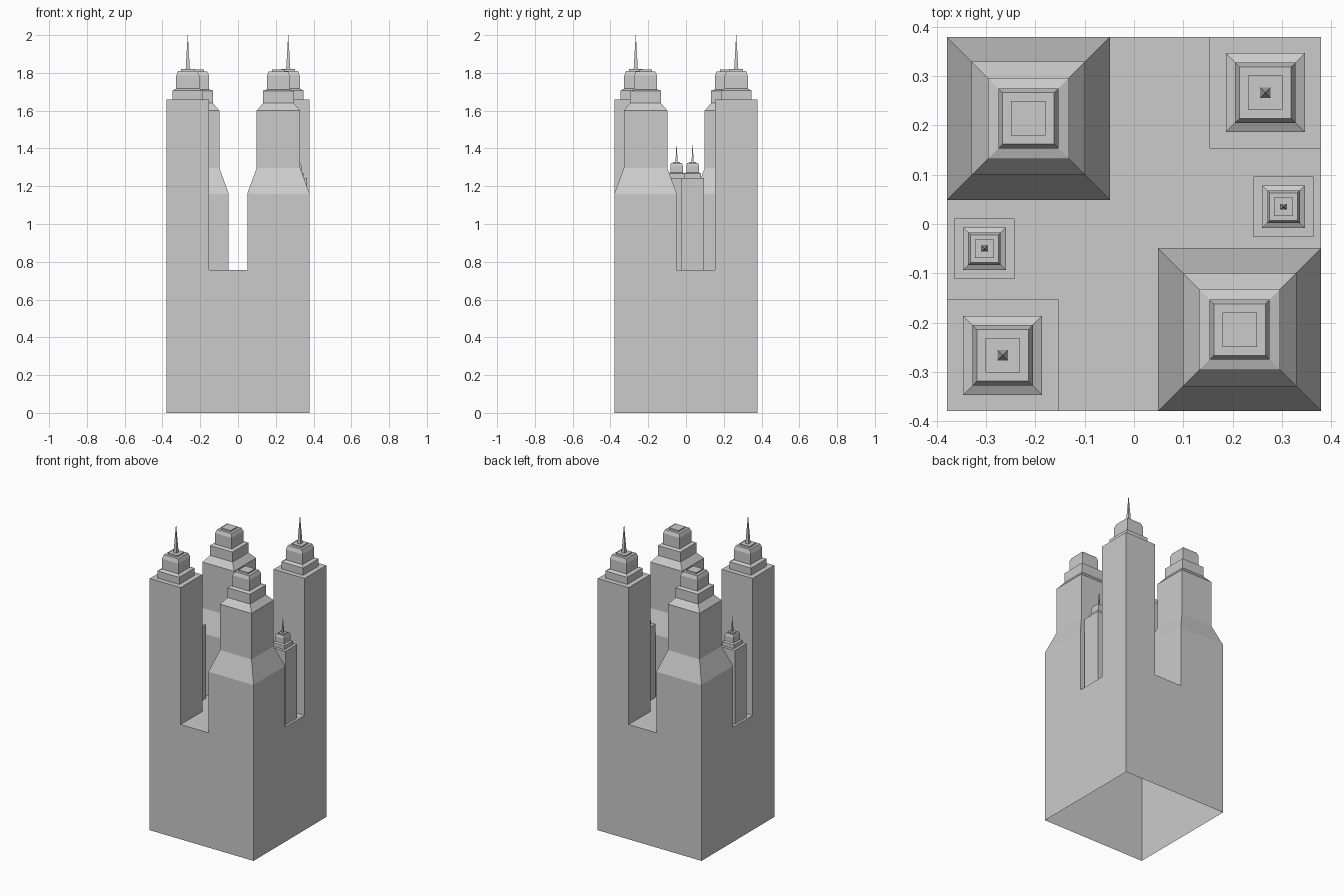
import bpy, bmesh

if "Cube" in bpy.data.objects:
    bpy.data.objects.remove(bpy.data.objects["Cube"])

H = 0.379      # half width of the block
DECK = 0.757   # height of the deck between the towers


def finish(bm, name):
    bmesh.ops.remove_doubles(bm, verts=bm.verts, dist=1e-5)
    bmesh.ops.recalc_face_normals(bm, faces=bm.faces)
    me = bpy.data.meshes.new(name)
    bm.to_mesh(me)
    bm.free()
    ob = bpy.data.objects.new(name, me)
    bpy.context.collection.objects.link(ob)
    return ob


def square_tower(name, cx, cy, profile):
    """Loft square rings (half width, height) upward, open at the bottom."""
    bm = bmesh.new()
    prev = None
    for r, z in profile:
        ring = [bm.verts.new((cx + sx * r, cy + sy * r, z))
                for sx, sy in ((-1, -1), (1, -1), (1, 1), (-1, 1))]
        if prev:
            for i in range(4):
                j = (i + 1) % 4
                bm.faces.new((prev[i], prev[j], ring[j], ring[i]))
        prev = ring
    bm.faces.new(prev)
    return finish(bm, name)


def spired_cap(z0, s):
    """Stepped cap with bevelled dome and needle spire, scaled by s."""
    pts = [(.08, 0), (.08, .047), (.061, .057), (.061, .125), (.052, .15),
           (.035, .15), (.035, .16), (.011, .16), (.0005, .34)]
    return [(r * s, z0 + z * s) for r, z in pts]


# tower profiles
spired = [(.113, DECK), (.113, 1.66)] + spired_cap(1.66, 1)
small = [(.061, DECK), (.061, 1.243)] + spired_cap(1.243, .54)
tapered = [(.165, DECK), (.165, 1.16), (.115, 1.297), (.115, 1.60), (.082, 1.64),
           (.082, 1.705), (.061, 1.712), (.061, 1.785), (.052, 1.807),
           (.035, 1.807), (.035, 1.817)]

a, b = H - .113, H - .165
towers = [("spired_tower_front", -a, -a, spired), ("spired_tower_back", a, a, spired),
          ("tapered_tower_front", b, -b, tapered), ("tapered_tower_back", -b, b, tapered),
          ("small_tower_right", .303, .035, small), ("small_tower_left", -.303, -.05, small)]
for t in towers:
    square_tower(*t)

# base block: four walls open at the bottom, deck with openings under the towers
bm = bmesh.new()


def quad(*pts):
    bm.faces.new([bm.verts.new(p) for p in pts])


def cuts(axis):
    vals = {-H, H}
    for t in towers:
        r = t[3][0][0]
        vals |= {round(t[axis] - r, 4), round(t[axis] + r, 4)}
    vals = sorted(vals)
    return list(zip(vals, vals[1:]))


xs, ys = cuts(1), cuts(2)
for x0, x1 in xs:
    for y in (-H, H):
        quad((x0, y, 0), (x1, y, 0), (x1, y, DECK), (x0, y, DECK))
    for y0, y1 in ys:
        mx, my = (x0 + x1) / 2, (y0 + y1) / 2
        if not any(abs(mx - cx) < p[0][0] and abs(my - cy) < p[0][0]
                   for _, cx, cy, p in towers):
            quad((x0, y0, DECK), (x1, y0, DECK), (x1, y1, DECK), (x0, y1, DECK))
for y0, y1 in ys:
    for x in (-H, H):
        quad((x, y0, 0), (x, y1, 0), (x, y1, DECK), (x, y0, DECK))
finish(bm, "base_block")
